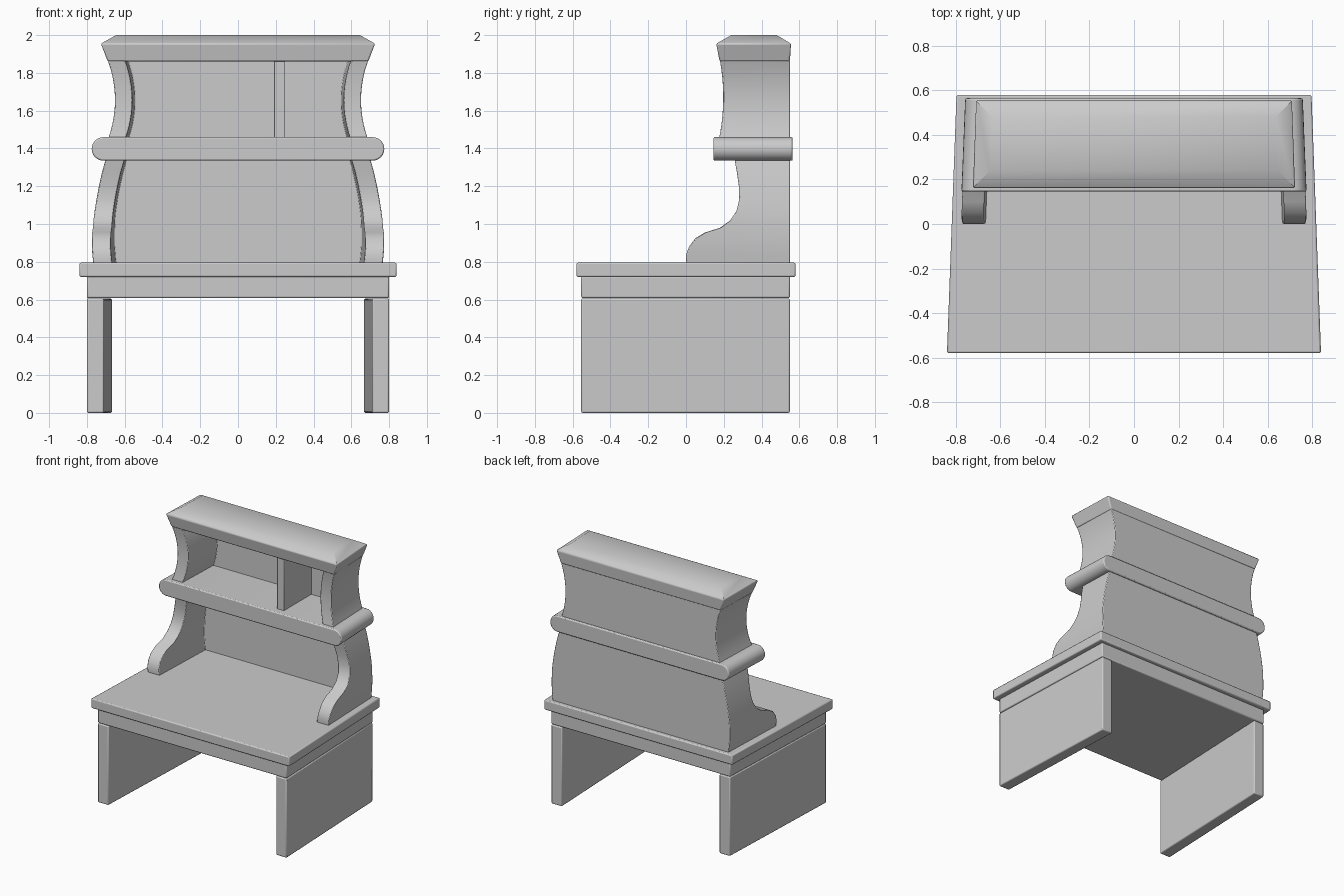
import bpy, bmesh, math

if "Cube" in bpy.data.objects:
    bpy.data.objects.remove(bpy.data.objects["Cube"])

TAPER = 0.037  # sides lean inward towards the back


def finish(name, loops, bevel=0.008):
    """Skin a list of equal-length point loops, cap both ends, soften the edges."""
    bm = bmesh.new()
    rings = [[bm.verts.new(p) for p in loop] for loop in loops]
    n = len(rings[0])
    for a, b in zip(rings, rings[1:]):
        for i in range(n):
            j = (i + 1) % n
            bm.faces.new((a[i], a[j], b[j], b[i]))
    bm.faces.new(rings[0][::-1])
    bm.faces.new(rings[-1])
    bmesh.ops.recalc_face_normals(bm, faces=bm.faces)
    mesh = bpy.data.meshes.new(name)
    bm.to_mesh(mesh)
    bm.free()
    ob = bpy.data.objects.new(name, mesh)
    bpy.context.collection.objects.link(ob)
    mod = ob.modifiers.new("soft_edges", 'BEVEL')
    mod.width = bevel
    mod.segments = 2
    mod.limit_method = 'ANGLE'
    mod.angle_limit = math.radians(50)
    bpy.ops.object.select_all(action='DESELECT')
    ob.select_set(True)
    bpy.context.view_layer.objects.active = ob
    bpy.ops.object.shade_smooth_by_angle(angle=math.radians(35))
    return ob


def tapered_rect(hx, y0, y1, z):
    """Plan rectangle of half width hx at the front, narrower at the back."""
    b = hx - TAPER * (y1 - y0)
    return [(-hx, y0, z), (hx, y0, z), (b, y1, z), (-b, y1, z)]


def slab(name, hx, y0, y1, z0, z1):
    return finish(name, [tapered_rect(hx, y0, y1, z) for z in (z0, z1)])


def hutch(name, rows, thick, y_ref, back=0.55, panel=0.02):
    """U-shaped plan (two sides and a back panel) lofted through (x, y front, z)."""
    loops = []
    for x, yf, z in rows:
        def at(y, inset=0):
            return x - inset - TAPER * (y - y_ref)
        half = [(at(back), back), (at(yf), yf), (at(yf, thick), yf),
                (at(back - panel, thick), back - panel)]
        loop = half + [(-px, py) for px, py in reversed(half)]
        loops.append([(px, py, z) for px, py in loop])
    return finish(name, loops, 0.005)


# Desk
slab("desk_top", 0.84, -0.58, 0.58, 0.72, 0.795)
slab("desk_apron", 0.80, -0.555, 0.55, 0.608, 0.725)

# Slab legs
for side, s in (("left", -1), ("right", 1)):
    foot = [(0.80, -0.555), (0.71, -0.555), (0.667, 0.55), (0.757, 0.55)]
    finish(side + "_leg", [[(s * x, y, z) for x, y in foot] for z in (0, 0.606)])

# Lower hutch with scrolled feet
hutch("lower_hutch", [
    (0.766, 0.002, 0.79), (0.771, 0.0, 0.835), (0.775, 0.016, 0.88),
    (0.776, 0.05, 0.925), (0.776, 0.10, 0.955), (0.775, 0.18, 0.98),
    (0.774, 0.235, 1.02), (0.769, 0.268, 1.07), (0.760, 0.282, 1.13),
    (0.747, 0.28, 1.20), (0.731, 0.27, 1.27), (0.710, 0.257, 1.345)], 0.10, 0.0)

# Middle shelf with round ends
def shelf_loop(y, hx, r=0.0625, zc=1.3975):
    pts = []
    for s in (1, -1):
        for i in range(13):
            a = math.radians(-90 + 15 * i)
            pts.append((s * (hx - r + r * math.cos(a)), y, zc + s * r * math.sin(a)))
    return pts

finish("shelf", [shelf_loop(0.145, 0.775), shelf_loop(0.565, 0.758)])

# Upper hutch with waisted sides
upper = []
for i in range(11):
    t = i / 5 - 1
    upper.append((0.652 + 0.037 * t * t,
                  0.197 - 0.020 * t * t + 0.003 * t, 1.655 + 0.21 * t))
hutch("upper_hutch", upper, 0.092, 0.18)

# Divider
finish("divider", [[(0.19, 0.20, z), (0.25, 0.20, z), (0.25, 0.54, z), (0.19, 0.54, z)]
                   for z in (1.45, 1.87)], 0.004)

# Crown with chamfered top
finish("crown", [tapered_rect(0.69, 0.178, 0.55, 1.86),
                 tapered_rect(0.726, 0.16, 0.556, 1.955),
                 tapered_rect(0.645, 0.24, 0.48, 2.0)])
